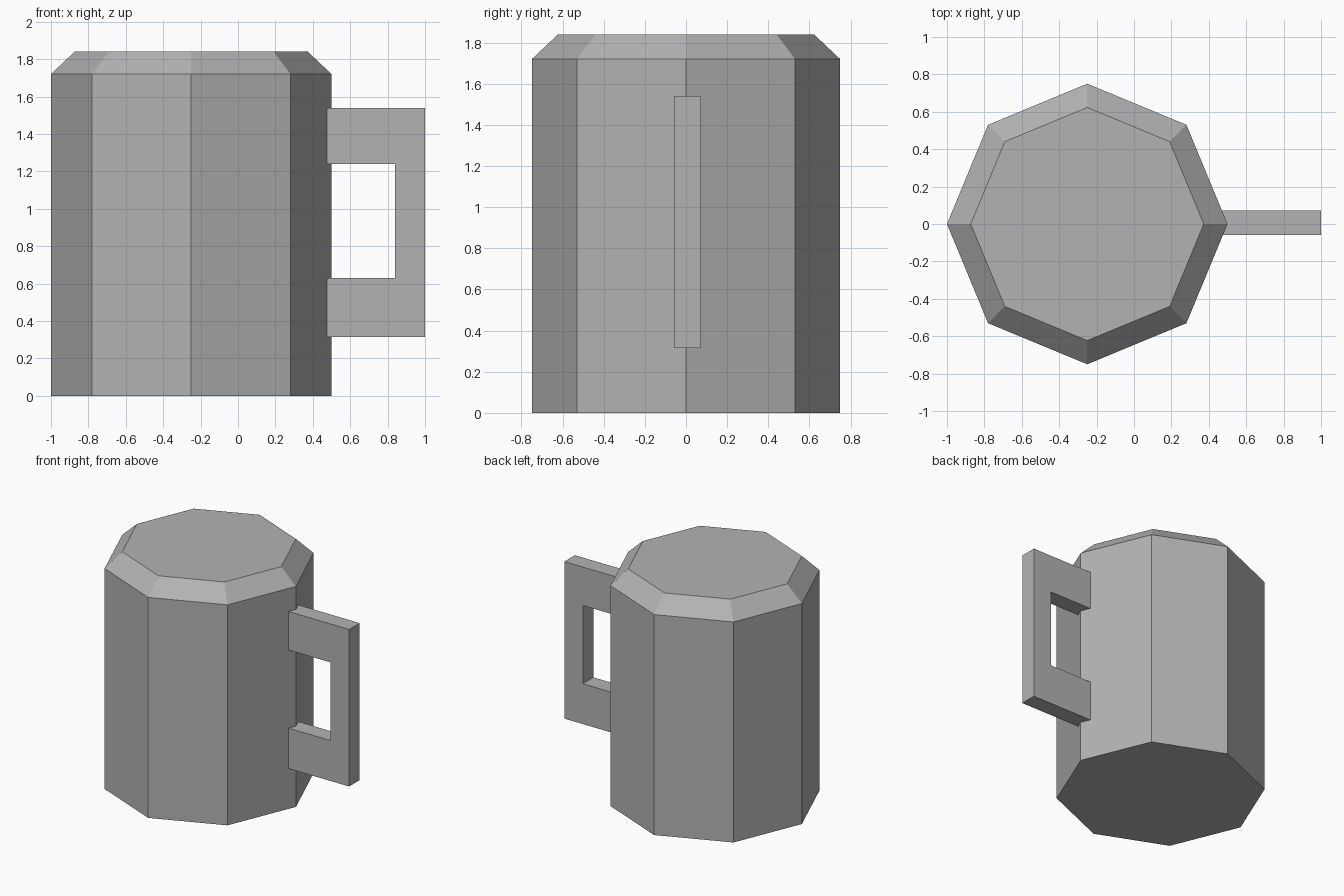
import bpy, bmesh, math

if "Cube" in bpy.data.objects:
    bpy.data.objects.remove(bpy.data.objects["Cube"])

grey = bpy.data.materials.new("plain_grey")
grey.diffuse_color = (0.45, 0.45, 0.45, 1)
grey.use_nodes = True
grey.node_tree.nodes["Principled BSDF"].inputs["Base Color"].default_value = grey.diffuse_color


def make_object(name, bm):
    bmesh.ops.recalc_face_normals(bm, faces=bm.faces[:])
    mesh = bpy.data.meshes.new(name)
    bm.to_mesh(mesh)
    bm.free()
    mesh.materials.append(grey)
    obj = bpy.data.objects.new(name, mesh)
    bpy.context.collection.objects.link(obj)
    return obj


# Mug body: eight-sided rings stacked, with a chamfered closed top
bm = bmesh.new()
SIDES = 8
rings = []
for radius, z in ((0.75, 0), (0.75, 1.72), (0.623, 1.84)):
    rings.append([bm.verts.new((-0.25 + radius * math.cos(math.tau * i / SIDES),
                                radius * math.sin(math.tau * i / SIDES), z))
                  for i in range(SIDES)])
for low, high in zip(rings, rings[1:]):
    for i in range(SIDES):
        j = (i + 1) % SIDES
        bm.faces.new((low[i], low[j], high[j], high[i]))
bm.faces.new(rings[0][::-1])
bm.faces.new(rings[-1])
make_object("mug_body", bm)

# Handle: square C profile extruded sideways, ends sunk just into the body
profile = [(0.46, 0.315), (1.0, 0.315), (1.0, 1.54), (0.46, 1.54),
           (0.46, 1.24), (0.84, 1.24), (0.84, 0.63), (0.46, 0.63)]
bm = bmesh.new()
face = bm.faces.new([bm.verts.new((x, -0.058, z)) for x, z in profile])
extruded = bmesh.ops.extrude_face_region(bm, geom=[face])["geom"]
bmesh.ops.translate(bm, vec=(0, 0.13, 0),
                    verts=[v for v in extruded if isinstance(v, bmesh.types.BMVert)])
if not face.is_valid or len(bm.faces) < 10:
    bm.faces.new([v for v in bm.verts if v.co.y < 0][:len(profile)])
make_object("mug_handle", bm)
